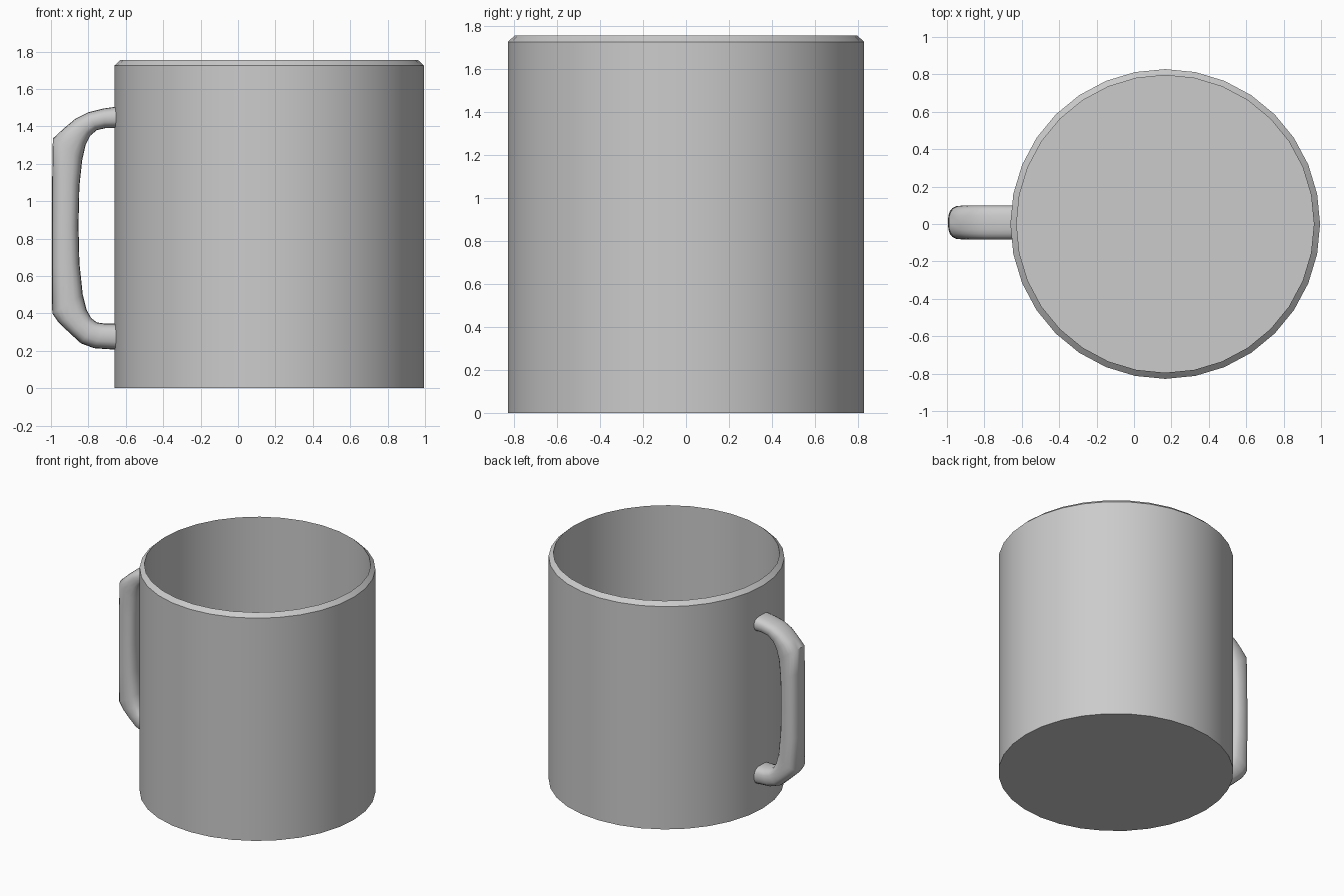
import bpy, bmesh, math
from mathutils import Vector

if "Cube" in bpy.data.objects:
    bpy.data.objects.remove(bpy.data.objects["Cube"])

grey = bpy.data.materials.new("light grey ceramic")
grey.diffuse_color = (0.6, 0.6, 0.6, 1)
grey.use_nodes = True
grey.node_tree.nodes["Principled BSDF"].inputs["Base Color"].default_value = grey.diffuse_color


def loft(name, rings, angle):
    """Skin a list of closed rings, cap both ends, shade smooth by angle."""
    bm = bmesh.new()
    loops = [[bm.verts.new(p) for p in ring] for ring in rings]
    n = len(loops[0])
    for a, b in zip(loops, loops[1:]):
        for i in range(n):
            j = (i + 1) % n
            bm.faces.new((a[i], a[j], b[j], b[i]))
    bm.faces.new(loops[0][::-1])
    bm.faces.new(loops[-1])
    bmesh.ops.recalc_face_normals(bm, faces=bm.faces[:])
    mesh = bpy.data.meshes.new(name)
    bm.to_mesh(mesh)
    bm.free()
    mesh.materials.append(grey)
    obj = bpy.data.objects.new(name, mesh)
    bpy.context.collection.objects.link(obj)
    bpy.ops.object.select_all(action='DESELECT')
    obj.select_set(True)
    bpy.context.view_layer.objects.active = obj
    bpy.ops.object.shade_smooth_by_angle(angle=math.radians(angle))
    return obj


# Cup: 32-sided wall, chamfered rim, straight inside wall and floor
CX, SIDES = 0.167, 32
profile = [(0.828, 0), (0.828, 1.725), (0.795, 1.755), (0.795, 0.035)]
loft("cup", [[(CX + r * math.cos(2 * math.pi * i / SIDES),
               r * math.sin(2 * math.pi * i / SIDES), z) for i in range(SIDES)]
             for r, z in profile], 30)

# Handle: rounded sections between outer and inner outline (ox, oz, ix, iz)
outline = [
    (-0.64, 1.507, -0.64, 1.39), (-0.72, 1.495, -0.71, 1.39),
    (-0.80, 1.475, -0.755, 1.38), (-0.87, 1.44, -0.79, 1.35),
    (-0.93, 1.39, -0.815, 1.30), (-0.99, 1.335, -0.833, 1.22),
    (-0.993, 1.15, -0.848, 1.08), (-0.995, 0.87, -0.853, 0.87),
    (-0.995, 0.65, -0.848, 0.67), (-0.993, 0.40, -0.83, 0.50),
    (-0.96, 0.352, -0.81, 0.42), (-0.90, 0.295, -0.785, 0.375),
    (-0.84, 0.24, -0.755, 0.352), (-0.77, 0.214, -0.71, 0.345),
    (-0.64, 0.205, -0.64, 0.345)]


def section(ox, oz, ix, iz, n=20):
    outer, inner = Vector((ox, 0.008, oz)), Vector((ix, 0.008, iz))
    mid, half = (outer + inner) / 2, (outer - inner) / 2
    ring = []
    for i in range(n):
        t = 2 * math.pi * i / n
        c, s = math.cos(t), math.sin(t)
        u = math.copysign(abs(c) ** 0.75, c)
        v = math.copysign(abs(s) ** 0.75, s)
        ring.append(mid + half * u + Vector((0, 0.09 * v, 0)))
    return ring


loft("handle", [section(*p) for p in outline], 45)
